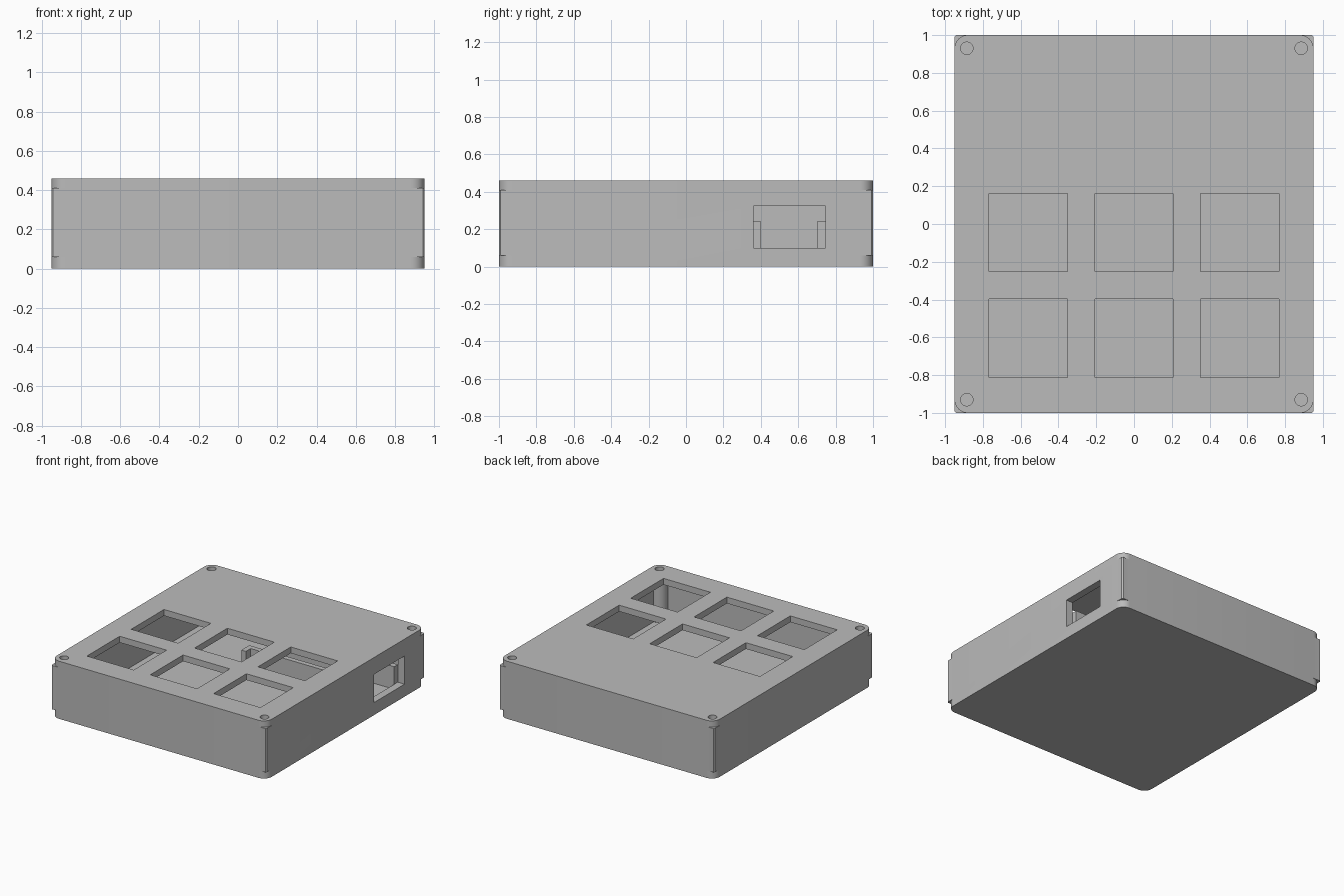
import bpy, bmesh, math

if "Cube" in bpy.data.objects:
    bpy.data.objects.remove(bpy.data.objects["Cube"], do_unlink=True)

HX, HY, H = 0.95, 1.0, 0.46          # half width, half depth, height
FLOOR, CEIL, WALL = 0.06, 0.41, 0.06
R = 0.07                             # corner radius of lid and base
CORNERS = [(sx, sy) for sx in (-1, 1) for sy in (-1, 1)]

grey = bpy.data.materials.new("plain grey")
grey.use_nodes = True
grey.diffuse_color = (0.5, 0.5, 0.5, 1)
grey.node_tree.nodes["Principled BSDF"].inputs["Base Color"].default_value = (0.5, 0.5, 0.5, 1)


def prism(name, pts, z0, z1):
    """Extrude a flat outline from z0 to z1."""
    bm = bmesh.new()
    face = bm.faces.new([bm.verts.new((x, y, z0)) for x, y in pts])
    ext = bmesh.ops.extrude_face_region(bm, geom=[face])["geom"]
    for v in ext:
        if isinstance(v, bmesh.types.BMVert):
            v.co.z = z1
    bmesh.ops.recalc_face_normals(bm, faces=bm.faces)
    mesh = bpy.data.meshes.new(name)
    bm.to_mesh(mesh)
    bm.free()
    mesh.materials.append(grey)
    ob = bpy.data.objects.new(name, mesh)
    bpy.context.collection.objects.link(ob)
    return ob


def box(name, x0, x1, y0, y1, z0, z1):
    return prism(name, [(x0, y0), (x1, y0), (x1, y1), (x0, y1)], z0, z1)


def arc(cx, cy, r, sx=1, sy=1, turn=0.25, n=10):
    return [(cx + sx * r * math.cos(turn * math.tau * i / n),
             cy + sy * r * math.sin(turn * math.tau * i / n)) for i in range(n + 1)]


def disc(name, cx, cy, r, z0, z1):
    return prism(name, arc(cx, cy, r, turn=1, n=32)[:-1], z0, z1)


def cut(target, cutter):
    """Subtract the cutter and throw it away."""
    mod = target.modifiers.new("cut", "BOOLEAN")
    mod.operation, mod.solver, mod.object = "DIFFERENCE", "EXACT", cutter
    with bpy.context.temp_override(object=target, active_object=target):
        bpy.ops.object.modifier_apply(modifier=mod.name)
    bpy.data.objects.remove(cutter, do_unlink=True)


# Case block with slightly broken vertical edges
c = 0.008
case = prism("case", [(-HX + c, -HY), (HX - c, -HY), (HX, -HY + c), (HX, HY - c),
                      (HX - c, HY), (-HX + c, HY), (-HX, HY - c), (-HX, -HY + c)], 0, H)

# Hollow inside, leaving round screw posts in the corners
cavity = box("cavity", -HX + WALL, HX - WALL, -HY + WALL, HY - WALL, FLOOR, CEIL)
for sx, sy in CORNERS:
    cut(cavity, disc("post", sx * 0.885, sy * 0.93, 0.068, 0, H))
cut(case, cavity)

# Six square key windows in the lid
for x in (-0.56, 0, 0.56):
    for y in (-0.605, -0.045):
        cut(case, box("window", x - 0.207, x + 0.207, y - 0.207, y + 0.207, CEIL - 0.02, H + 0.1))

# Port opening in the left side
cut(case, box("port", HX - WALL - 0.02, HX + 0.1, 0.36, 0.745, 0.10, 0.325))

# Rounded lid and base corners, and screw holes
for sx, sy in CORNERS:
    cx, cy, e = sx * (HX - R), sy * (HY - R), R + 0.05
    outline = arc(cx, cy, R, sx, sy) + [(cx, cy + sy * e), (cx + sx * e, cy + sy * e), (cx + sx * e, cy)]
    cut(case, prism("base_corner", outline, -0.1, FLOOR))
    cut(case, prism("lid_corner", outline, CEIL, H + 0.1))
    cut(case, disc("screw_hole", sx * 0.885, sy * 0.93, 0.033, 0.12, H + 0.1))

# Rails that hold the board behind the port, each with an end stop
for side, y0, y1, s0, s1 in (("front", 0.36, 0.40, 0.30, 0.36), ("back", 0.70, 0.745, 0.745, 0.805)):
    box(side + "_board_rail", -0.18, HX - WALL, y0, y1, FLOOR, 0.24)
    box(side + "_rail_stop", -0.18, -0.14, s0, s1, FLOOR, 0.24)

bpy.ops.object.select_all(action="DESELECT")
case.select_set(True)
bpy.context.view_layer.objects.active = case
bpy.ops.object.shade_smooth_by_angle(angle=math.radians(30))
